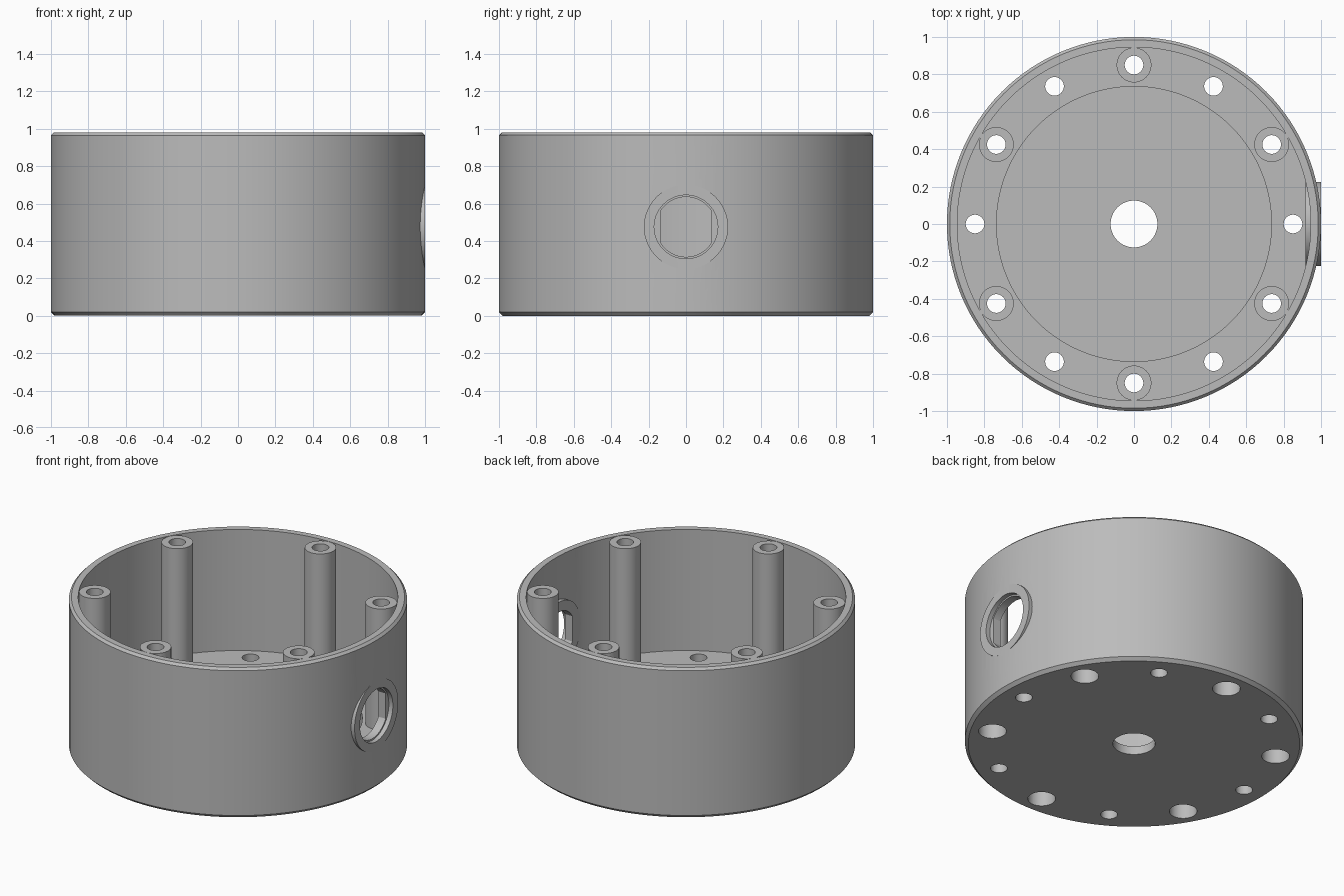
import bpy
import bmesh
from math import cos, sin, pi, radians
from mathutils import Matrix, Vector

if "Cube" in bpy.data.objects:
    bpy.data.objects.remove(bpy.data.objects["Cube"], do_unlink=True)

HEIGHT, FLOOR = 0.98, 0.19
BOLT_CIRCLE = 0.85
PORT_Z = 0.475

grey = bpy.data.materials.new("plain grey")
grey.use_nodes = True
colour = (0.5, 0.5, 0.5, 1)
grey.diffuse_color = colour
grey.node_tree.nodes["Principled BSDF"].inputs["Base Color"].default_value = colour


def finish(bm, name):
    bmesh.ops.recalc_face_normals(bm, faces=bm.faces)
    mesh = bpy.data.meshes.new(name)
    bm.to_mesh(mesh)
    bm.free()
    mesh.materials.append(grey)
    obj = bpy.data.objects.new(name, mesh)
    bpy.context.collection.objects.link(obj)
    return obj


def lathe(name, profile, steps=128):
    """Revolve a closed (radius, height) outline around z."""
    bm = bmesh.new()
    rings = [[bm.verts.new((r * cos(2 * pi * i / steps), r * sin(2 * pi * i / steps), z))
              for r, z in profile] for i in range(steps)]
    for i, ring in enumerate(rings):
        following = rings[(i + 1) % steps]
        for j in range(len(profile)):
            k = (j + 1) % len(profile)
            bm.faces.new((ring[j], following[j], following[k], ring[k]))
    return finish(bm, name)


def add_cylinder(bm, radius, low, high, matrix, sides=48):
    shift = Matrix.Translation((0, 0, (low + high) / 2))
    return bmesh.ops.create_cone(bm, cap_ends=True, segments=sides, radius1=radius,
                                 radius2=radius, depth=high - low, matrix=matrix @ shift)["verts"]


def at_angle(degrees):
    return Matrix.Rotation(radians(degrees), 4, 'Z') @ Matrix.Translation((BOLT_CIRCLE, 0, 0))


def combine(target, tool, operation):
    mod = target.modifiers.new(tool.name, 'BOOLEAN')
    mod.object, mod.operation, mod.solver = tool, operation, 'EXACT'
    bpy.context.view_layer.objects.active = target
    bpy.ops.object.modifier_apply(modifier=mod.name)
    bpy.data.objects.remove(tool, do_unlink=True)


# Round open housing with chamfered rims and a recessed floor
housing = lathe("housing", [(0.125, 0), (0.98, 0), (1, 0.02), (1, 0.965), (0.985, HEIGHT),
                            (0.945, HEIGHT), (0.945, FLOOR), (0.735, FLOOR),
                            (0.735, 0.055), (0.125, 0.055)])

post_angles = range(30, 390, 60)
vent_angles = range(0, 360, 60)
port_axis = Matrix.Translation((0, 0, PORT_Z)) @ Matrix.Rotation(pi / 2, 4, 'Y')

# Screw posts, each tied to the wall by a thin web
for angle in post_angles:
    bm = bmesh.new()
    add_cylinder(bm, 0.093, 0.15, HEIGHT - 0.001, at_angle(angle))
    combine(housing, finish(bm, "screw_post"), 'UNION')
    bm = bmesh.new()
    bmesh.ops.create_cube(bm, size=1, matrix=at_angle(angle)
                          @ Matrix.Translation((0.085, 0, 0.56))
                          @ Matrix.Diagonal((0.05, 0.03, 0.83, 1)))
    combine(housing, finish(bm, "post_web"), 'UNION')

# Flat-faced boss around the side port
bm = bmesh.new()
add_cylinder(bm, 0.225, 0.917, 0.999, port_axis, 64)
combine(housing, finish(bm, "port_boss"), 'UNION')

# Screw holes, counterbored from below under each post
for angle in post_angles:
    bm = bmesh.new()
    add_cylinder(bm, 0.05, -0.1, 1.1, at_angle(angle), 32)
    combine(housing, finish(bm, "screw_hole"), 'DIFFERENCE')
    bm = bmesh.new()
    add_cylinder(bm, 0.082, -0.1, 0.13, at_angle(angle))
    combine(housing, finish(bm, "counterbore"), 'DIFFERENCE')

# Small floor holes between the posts
bm = bmesh.new()
for angle in vent_angles:
    add_cylinder(bm, 0.05, -0.1, 0.3, at_angle(angle), 32)
combine(housing, finish(bm, "floor_holes"), 'DIFFERENCE')

# Side port: round recess, then a through hole with two flat sides
bm = bmesh.new()
add_cylinder(bm, 0.17, 0.97, 1.1, port_axis, 64)
combine(housing, finish(bm, "port_recess"), 'DIFFERENCE')
bm = bmesh.new()
add_cylinder(bm, 0.16, 0.8, 1.1, port_axis, 64)
for side in (-1, 1):
    cut = bmesh.ops.bisect_plane(bm, geom=bm.verts[:] + bm.edges[:] + bm.faces[:],
                                 plane_co=Vector((0, side * 0.137, 0)),
                                 plane_no=Vector((0, side, 0)), clear_outer=True)
    edges = [e for e in cut["geom_cut"] if isinstance(e, bmesh.types.BMEdge)]
    bmesh.ops.holes_fill(bm, edges=edges)
combine(housing, finish(bm, "port_hole"), 'DIFFERENCE')

bpy.ops.object.select_all(action='DESELECT')
housing.select_set(True)
bpy.context.view_layer.objects.active = housing
bpy.ops.object.shade_smooth_by_angle(angle=radians(25))
